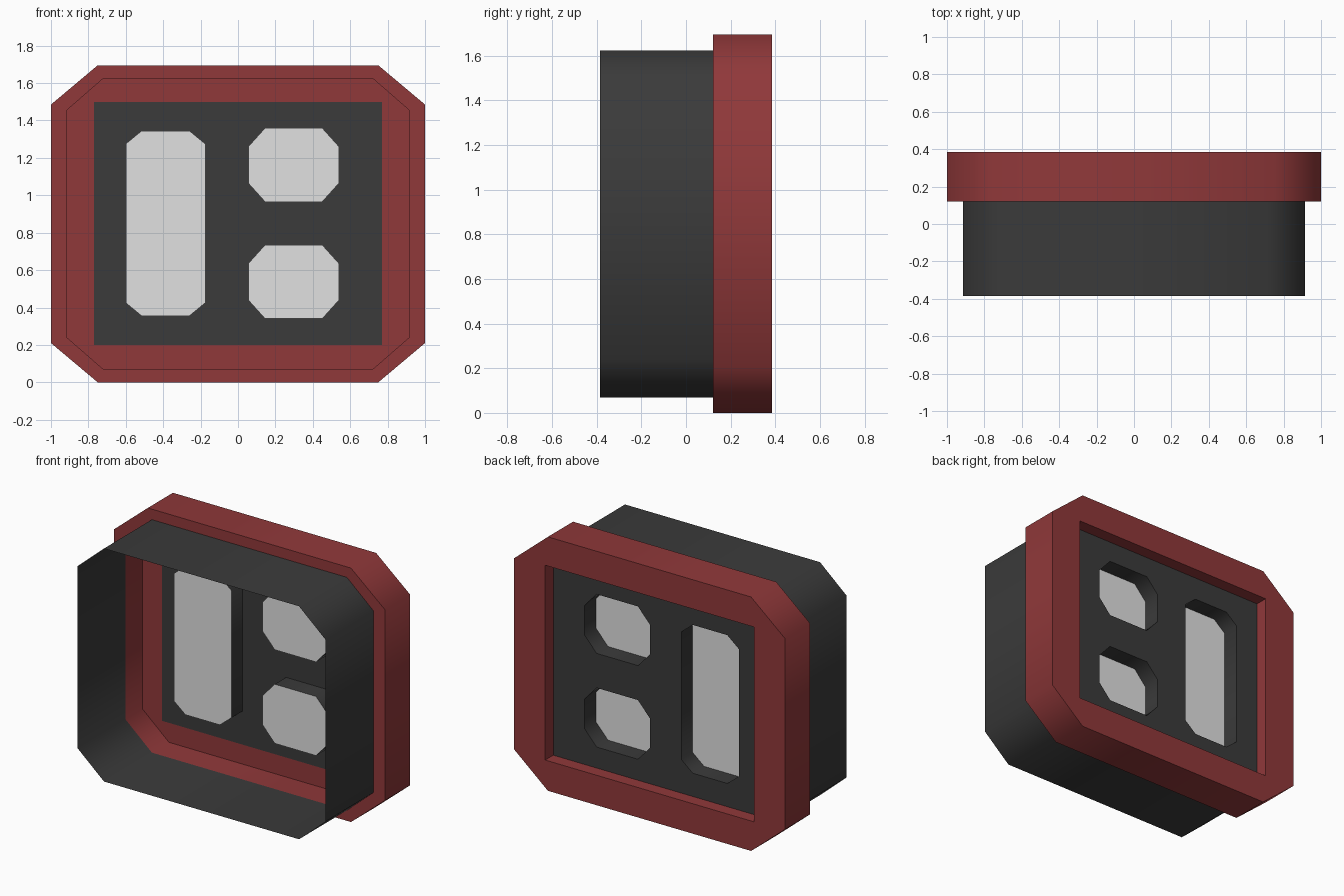
import bpy, bmesh, math

if "Cube" in bpy.data.objects:
    bpy.data.objects.remove(bpy.data.objects["Cube"])


def material(name, rgb):
    m = bpy.data.materials.new(name)
    m.diffuse_color = (*rgb, 1.0)
    m.use_nodes = True
    m.node_tree.nodes["Principled BSDF"].inputs["Base Color"].default_value = m.diffuse_color
    return m


RED = material("dark red", (0.28, 0.04, 0.042))
DARK = material("charcoal", (0.043, 0.043, 0.043))
GREY = material("light grey", (0.75, 0.75, 0.75))


def outline(x0, x1, z0, z1, cx=0.0, cz=0.0):
    """Rectangle with optional chamfered corners, as (x, z) points."""
    if cx == 0:
        return [(x0, z0), (x1, z0), (x1, z1), (x0, z1)]
    return [(x0 + cx, z0), (x1 - cx, z0), (x1, z0 + cz), (x1, z1 - cz),
            (x1 - cx, z1), (x0 + cx, z1), (x0, z1 - cz), (x0, z0 + cz)]


def loop(bm, pts, y):
    vs = [bm.verts.new((x, y, z)) for x, z in pts]
    for i, v in enumerate(vs):
        bm.edges.new((v, vs[(i + 1) % len(vs)]))
    return vs


def bridge(bm, a, b):
    n = len(a)
    for i in range(n):
        j = (i + 1) % n
        bm.faces.new((a[i], a[j], b[j], b[i]))


def fill(bm, *loops):
    """Flat face bounded by the first loop, with the others as holes."""
    edges = [bm.edges.get((l[i], l[(i + 1) % len(l)]))
             for l in loops for i in range(len(l))]
    bmesh.ops.triangle_fill(bm, edges=edges, use_beauty=True, normal=(0, 1, 0))


def finish(bm, name, mats):
    me = bpy.data.meshes.new(name)
    bm.to_mesh(me)
    bm.free()
    for m in mats:
        me.materials.append(m)
    for p in me.polygons:
        p.use_smooth = True
    me.set_sharp_from_angle(angle=math.radians(60))
    ob = bpy.data.objects.new(name, me)
    bpy.context.collection.objects.link(ob)
    return ob


FRONT, JOIN, PLATE, BACK, CAP = -0.385, 0.12, 0.30, 0.385, 0.18
outer = outline(-1, 1, 0, 1.695, 0.25, 0.21)
inner = outline(-0.915, 0.915, 0.07, 1.625, 0.195, 0.17)
opening = outline(-0.77, 0.77, 0.2, 1.5)

# Red frame: octagonal pocket in front, rectangular opening through the back
bm = bmesh.new()
o_front, o_back = loop(bm, outer, JOIN), loop(bm, outer, BACK)
p_front, p_deep = loop(bm, inner, JOIN), loop(bm, inner, PLATE)
r_deep, r_back = loop(bm, opening, PLATE), loop(bm, opening, BACK)
bridge(bm, o_front, o_back)
bridge(bm, o_front, p_front)
bridge(bm, p_front, p_deep)
bridge(bm, r_deep, r_back)
fill(bm, p_deep, r_deep)
fill(bm, o_back, r_back)
bmesh.ops.recalc_face_normals(bm, faces=bm.faces[:])
finish(bm, "frame", [RED])

# Thin open sleeve in front of the frame
bm = bmesh.new()
bridge(bm, loop(bm, inner, FRONT), loop(bm, inner, JOIN))
bmesh.ops.recalc_face_normals(bm, faces=bm.faces[:])
finish(bm, "sleeve", [DARK])

# Back plate with three wells pushed forward, each closed by a grey cap
windows = [outline(-0.6, -0.175, 0.355, 1.345, 0.085, 0.07),
           outline(0.055, 0.54, 0.965, 1.36, 0.09, 0.1),
           outline(0.055, 0.54, 0.34, 0.735, 0.09, 0.1)]
bm = bmesh.new()
border = loop(bm, opening, PLATE)
rims = [loop(bm, w, PLATE) for w in windows]
fill(bm, border, *rims)
caps = []
for rim, w in zip(rims, windows):
    end = loop(bm, w, CAP)
    bridge(bm, rim, end)
    cap = bm.faces.new(end)
    cap.material_index = 1
    caps.append(cap)
bmesh.ops.recalc_face_normals(bm, faces=bm.faces[:])
bm.normal_update()
if caps[0].normal.y < 0:
    bmesh.ops.reverse_faces(bm, faces=bm.faces[:])
finish(bm, "window_plate", [DARK, GREY])
